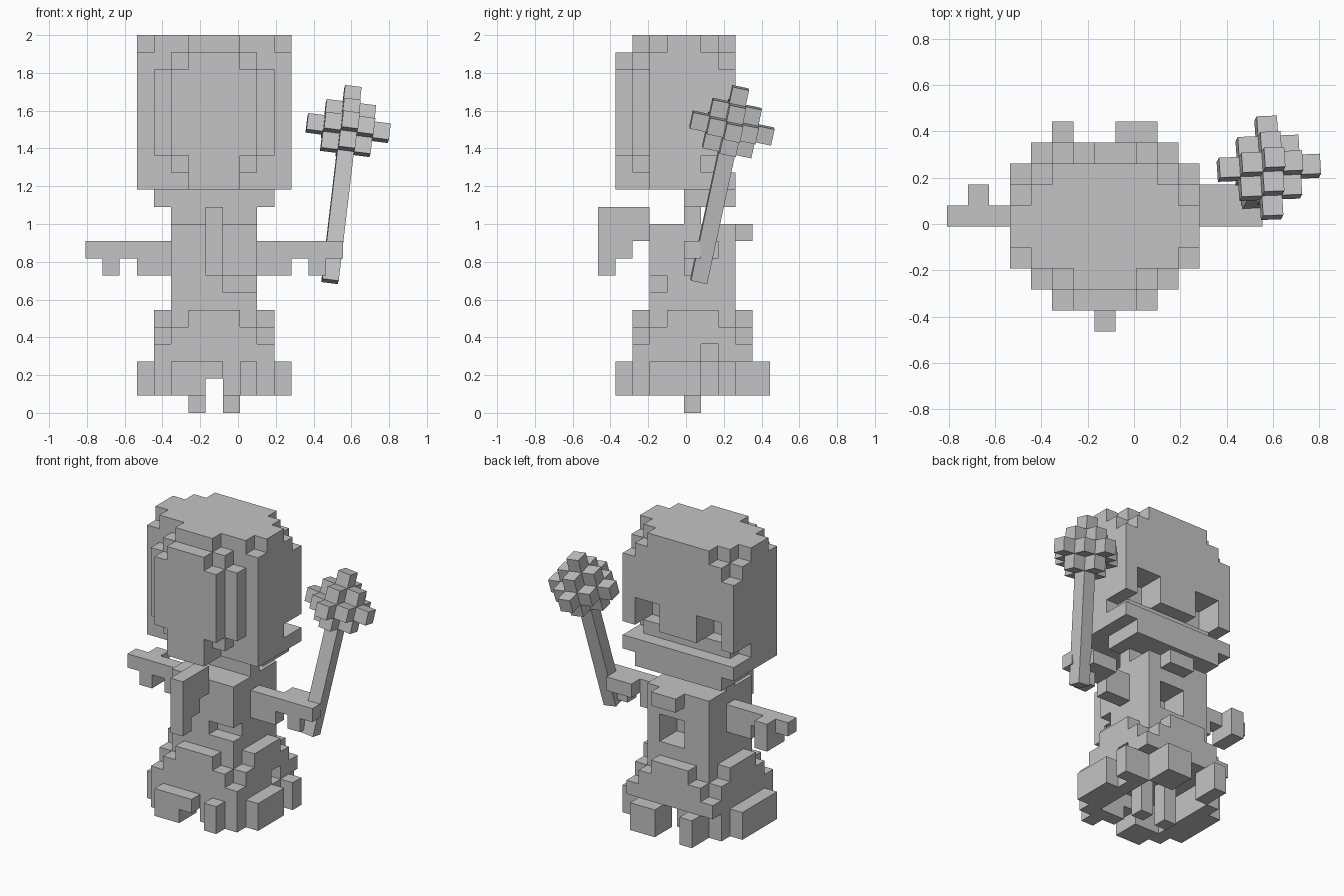
import bpy, bmesh, math
from mathutils import Vector, Matrix

if "Cube" in bpy.data.objects:
    bpy.data.objects.remove(bpy.data.objects["Cube"])

V = 2 / 22                                  # cell size
ORIGIN = Vector((-0.808, -0.465, 0.0))

grey = bpy.data.materials.new("plain_grey")
grey.diffuse_color = (0.55, 0.55, 0.55, 1)
grey.use_nodes = True
grey.node_tree.nodes["Principled BSDF"].inputs["Base Color"].default_value = grey.diffuse_color


def box(x0, x1, y0, y1, z0, z1):
    """Cells from the low edge up to (not including) the high edge."""
    return {(x, y, z) for x in range(x0, x1) for y in range(y0, y1) for z in range(z0, z1)}


def build(name, cells, size=V, matrix=Matrix.Translation(ORIGIN)):
    """Skin a set of cells with outer faces only."""
    bm = bmesh.new()
    verts = {}

    def vert(p):
        if p not in verts:
            verts[p] = bm.verts.new(matrix @ (Vector(p) * size))
        return verts[p]

    for c in sorted(cells):
        for axis in range(3):
            u, w = (axis + 1) % 3, (axis + 2) % 3
            for side in (0, 1):
                n = list(c)
                n[axis] += 1 if side else -1
                if tuple(n) in cells:
                    continue
                quad = []
                for a, b in ((0, 0), (1, 0), (1, 1), (0, 1)):
                    p = list(c)
                    p[axis] += side
                    p[u] += a
                    p[w] += b
                    quad.append(vert(tuple(p)))
                bm.faces.new(quad if side else quad[::-1])
    mesh = bpy.data.meshes.new(name)
    bm.to_mesh(mesh)
    bm.free()
    mesh.materials.append(grey)
    ob = bpy.data.objects.new(name, mesh)
    bpy.context.collection.objects.link(ob)
    return ob


# Head: full block, rounded at the upper corners
head = box(3, 12, 3, 8, 13, 22)
for x in (3, 11):
    head -= box(x, x + 1, 3, 4, 21, 22) | box(x, x + 1, 6, 8, 21, 22) | box(x, x + 1, 7, 8, 20, 21)
for x in (4, 10):
    head -= box(x, x + 1, 7, 8, 21, 22)
# Eye sockets and open mouth
head -= box(4, 6, 6, 8, 15, 17) | box(9, 11, 6, 8, 15, 17)
head -= box(3, 12, 7, 8, 14, 15)
for x in (3, 11):
    head -= box(x, x + 1, 6, 8, 14, 15)
# Chin
head |= box(4, 11, 5, 8, 12, 13)
build("head", head)

# Hair bulge on the rear of the head, stepped towards its rim
hair = box(4, 11, 2, 3, 15, 20) | box(5, 10, 2, 3, 14, 21) | box(6, 9, 2, 3, 13, 22)
hair |= box(5, 10, 1, 2, 15, 20) | box(6, 9, 1, 2, 13, 21)
build("hair", hair)

# Hanging tail of hair
build("hair_tail", box(7, 8, 0, 1, 8, 12) | box(7, 8, 1, 2, 9, 12) | box(7, 8, 2, 3, 10, 12))

# Neck
build("neck", box(5, 10, 5, 6, 11, 12))

# Torso with chest recess, collar knot and a small notch behind
torso = box(5, 10, 3, 8, 6, 11)
torso -= box(7, 9, 6, 8, 7, 9)
torso -= box(8, 10, 3, 4, 7, 8)
torso |= box(7, 9, 8, 9, 10, 11)
build("torso", torso)

# Arms
build("left_arm", box(0, 5, 5, 6, 9, 10) | box(3, 5, 5, 6, 8, 9)
      | box(1, 2, 5, 6, 8, 9) | box(1, 2, 6, 7, 8, 10))
build("right_arm", box(10, 15, 5, 6, 9, 10) | box(10, 12, 5, 6, 8, 9)
      | box(13, 14, 5, 6, 8, 9) | box(12, 14, 6, 7, 9, 10))

# Skirt: stepped flare with trimmed corners and a nick in the right side
skirt = box(4, 11, 3, 8, 3, 5) | box(5, 10, 2, 9, 3, 5)
skirt |= box(4, 11, 4, 7, 5, 6) | box(6, 9, 2, 9, 5, 6) | box(5, 10, 3, 8, 5, 6)
skirt |= box(4, 11, 2, 9, 3, 4)
skirt -= box(10, 11, 6, 7, 3, 4)
build("skirt", skirt)

# Hem panels hanging below the skirt, with gaps between them
hem = box(5, 10, 1, 3, 1, 3) - box(7, 8, 1, 3, 1, 2) - box(8, 9, 1, 2, 1, 3)
hem |= box(3, 4, 3, 7, 1, 3)
hem |= box(11, 12, 3, 6, 1, 3) | box(11, 12, 7, 8, 1, 3)
for x in (4, 10):
    hem |= box(x, x + 1, 2, 8, 1, 3)
hem |= box(5, 6, 8, 10, 1, 3) | box(8, 10, 8, 10, 1, 3)
build("hem", hem)

# Legs
for name, x in (("left_leg", 6), ("right_leg", 8)):
    build(name, box(x, x + 1, 5, 6, 0, 3))

# Tilted club: shaft plus diamond-shaped head
S = 0.088
axis = Vector((0.115, 0.21, 0.97)).normalized()
tilt = Vector((0, 0, 1)).rotation_difference(axis).to_matrix().to_4x4()
tilt = tilt @ Matrix.Rotation(math.radians(3), 4, "Z")
place = Matrix.Translation((0.583, 0.243, 1.508)) @ tilt @ Matrix.Translation((-S / 2, -S / 2, -S / 2))
ball = {(x, y, z) for x, y, z in box(-2, 3, -2, 3, -2, 3) if abs(x) + abs(y) + abs(z) <= 2}
build("club_head", ball, S, place)
build("club_shaft", box(0, 1, 0, 1, -9, -2), S, place)
